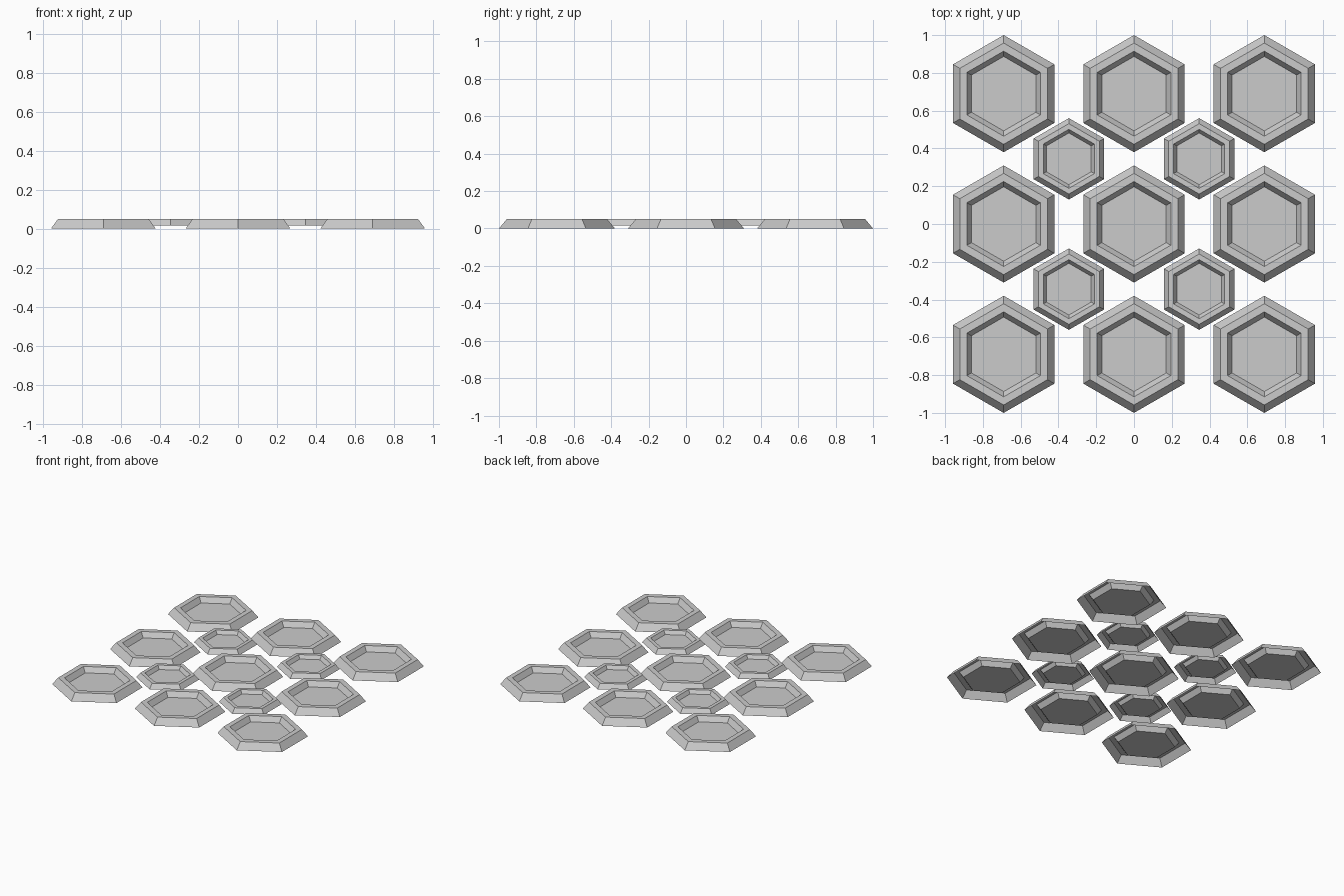
import bpy, bmesh
from math import sin, cos, pi

if "Cube" in bpy.data.objects:
    bpy.data.objects.remove(bpy.data.objects["Cube"])

# Tray profile from outer foot to recessed floor: (corner radius, height)
PROFILE = [(0.31, 0.0), (0.268, 0.05), (0.225, 0.05), (0.197, 0.013)]
TOP = 0.05
PITCH = 0.69


def hex_tray(name, x, y, scale):
    """Open-bottomed hexagonal tray whose rim is level with z = TOP."""
    bm = bmesh.new()
    rings = []
    for r, z in PROFILE:
        rings.append([bm.verts.new((r * scale * sin(i * pi / 3),
                                    r * scale * cos(i * pi / 3),
                                    TOP + (z - TOP) * scale)) for i in range(6)])
    for a, b in zip(rings, rings[1:]):
        for i in range(6):
            j = (i + 1) % 6
            bm.faces.new((a[j], a[i], b[i], b[j]))
    bm.faces.new(rings[-1][::-1])
    mesh = bpy.data.meshes.new(name)
    bm.to_mesh(mesh)
    bm.free()
    obj = bpy.data.objects.new(name, mesh)
    obj.location = (x, y, 0)
    bpy.context.collection.objects.link(obj)
    return obj


# Three by three grid of large trays
for row in (-1, 0, 1):
    for col in (-1, 0, 1):
        hex_tray(f"large_tray_{row + 1}_{col + 1}", col * PITCH, row * PITCH, 1.0)

# Small trays in the gaps between them
for sy in (-1, 1):
    for sx in (-1, 1):
        hex_tray(f"small_tray_{(sy + 1) // 2}_{(sx + 1) // 2}",
                 sx * PITCH / 2, sy * PITCH / 2, 0.695)
